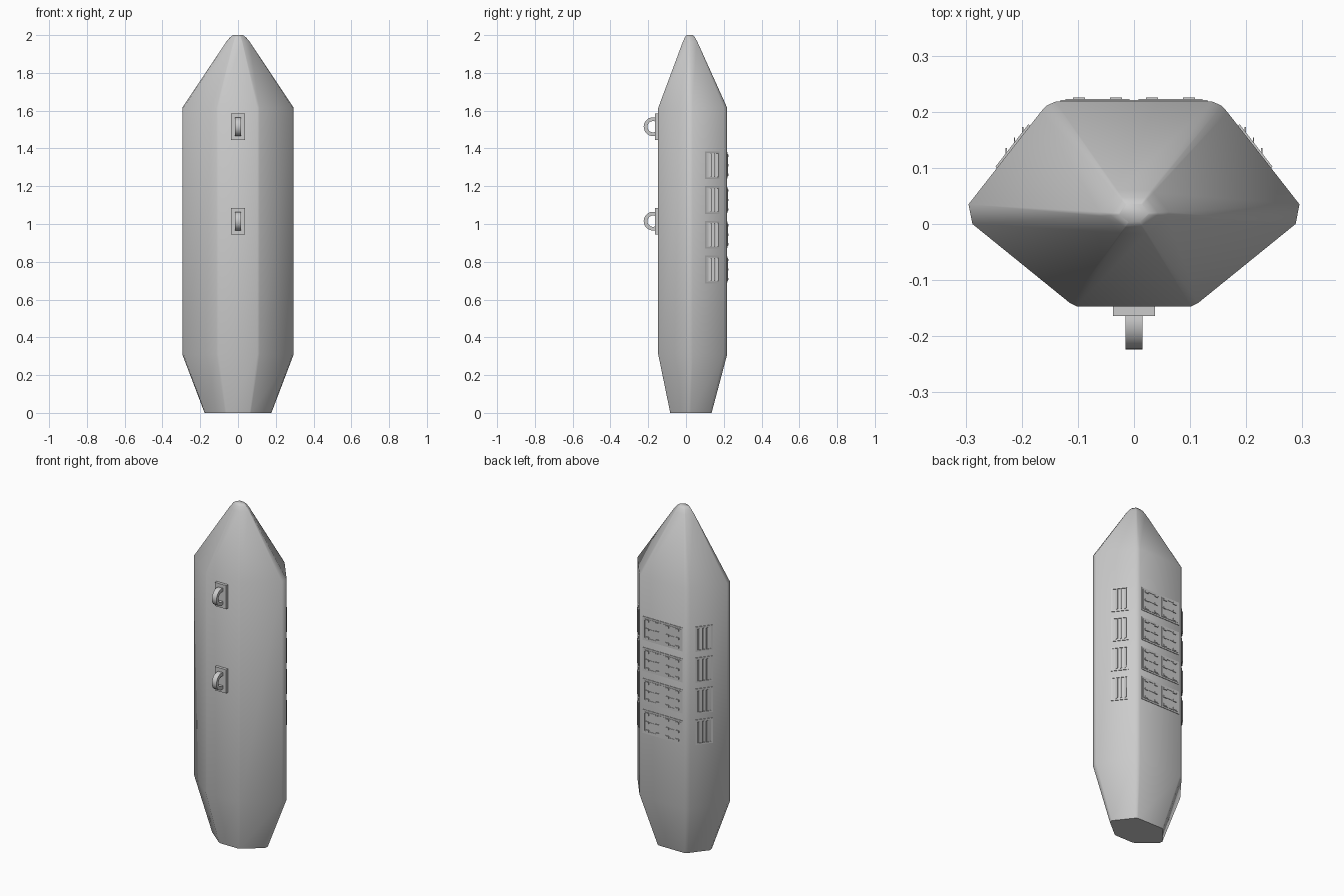
import bpy, bmesh, math
from mathutils import Matrix, Vector

if "Cube" in bpy.data.objects:
    bpy.data.objects.remove(bpy.data.objects["Cube"])

metal = bpy.data.materials.new("light_grey_metal")
metal.diffuse_color = (0.6, 0.6, 0.6, 1)
metal.use_nodes = True
metal.node_tree.nodes["Principled BSDF"].inputs["Base Color"].default_value = metal.diffuse_color


def finish(bm, name, smooth=None):
    bmesh.ops.recalc_face_normals(bm, faces=bm.faces)
    me = bpy.data.meshes.new(name)
    bm.to_mesh(me)
    bm.free()
    me.materials.append(metal)
    ob = bpy.data.objects.new(name, me)
    bpy.context.collection.objects.link(ob)
    if smooth:
        bpy.ops.object.select_all(action='DESELECT')
        ob.select_set(True)
        bpy.context.view_layer.objects.active = ob
        bpy.ops.object.shade_smooth_by_angle(angle=math.radians(smooth))
    return ob


def box(bm, lo, hi, frame=Matrix()):
    lo, hi = Vector(lo), Vector(hi)
    m = frame @ Matrix.Translation((lo + hi) / 2) @ Matrix.Diagonal((*(hi - lo), 1))
    bmesh.ops.create_cube(bm, size=1, matrix=m)


def frame_bars(bm, x0, x1, h, d0, d1, t, m):
    # rectangular rim around a panel, half height h, bar width t
    for z in (-h, h - t):
        box(bm, (x0, d0, z), (x1, d1, z + t), m)
    for x in (x0, x1 - t):
        box(bm, (x, d0, -h + t), (x + t, d1, h - t), m)


# Hull: one faceted outline scaled along the height
half = [(0.102, -0.147), (0.114, -0.141), (0.288, 0.0), (0.295, 0.035),
        (0.166, 0.2), (0.156, 0.211), (0.14, 0.218)]
outline = half + [(-x, y) for x, y in reversed(half)]
bm = bmesh.new()
rings = []
for z, s in [(0, 0.6), (0.31, 1), (1.615, 1), (1.965, 0.21), (1.988, 0.145), (2, 0.09)]:
    c = 0.012 if z < 1 else 0.018
    rings.append([bm.verts.new((x * s, c + (y - c) * s, z)) for x, y in outline])
n = len(outline)
for a, b in zip(rings, rings[1:]):
    for i in range(n):
        j = (i + 1) % n
        bm.faces.new((a[i], a[j], b[j], b[i]))
bm.faces.new(rings[0])
bm.faces.new(rings[-1])
finish(bm, "hull", 50)

rows = [1.311, 1.127, 0.943, 0.759]

# Back panels: backing plate with two framed hatches and latches per row
bm = bmesh.new()
for z in rows:
    m = Matrix.Translation((0, 0.218, z))
    box(bm, (-0.131, -0.003, -0.07), (0.131, 0.003, 0.07), m)
    for cx in (-0.065, 0.065):
        frame_bars(bm, cx - 0.057, cx + 0.057, 0.06, 0.002, 0.005, 0.007, m)
        box(bm, (cx - 0.046, 0.002, -0.003), (cx + 0.046, 0.005, 0.003), m)
        for dx in (-0.033, 0.033):
            for dz in (-0.05, 0, 0.05):
                box(bm, (cx + dx - 0.011, 0.002, dz - 0.006),
                    (cx + dx + 0.011, 0.0075, dz + 0.006), m)
finish(bm, "back_panels")

# Side vents: framed plates with three upright louvres, on both rear corners
for side, name in ((1, "right_vents"), (-1, "left_vents")):
    bm = bmesh.new()
    out = Vector((0.79 * side, 0.613, 0))
    along = Vector((-0.613 * side, 0.79, 0))
    for z in rows:
        m = Matrix((along, out, (0, 0, 1))).transposed().to_4x4()
        m.translation = Vector((0.213 * side, 0.136, z))
        box(bm, (-0.048, -0.012, -0.074), (0.048, 0.002, 0.074), m)
        frame_bars(bm, -0.048, 0.048, 0.074, 0.002, 0.006, 0.009, m)
        for u in (-0.024, 0.0, 0.024):
            p = m.translation + along * u
            box(bm, (p.x - 0.001, p.y - 0.004, z - 0.062),
                (p.x + 0.001, p.y + 0.018, z + 0.062))
    finish(bm, name)

# Front hooks: mounting plate with a curved loop
for z, name in ((1.515, "upper_hook"), (1.015, "lower_hook")):
    bm = bmesh.new()
    box(bm, (-0.037, -0.164, z - 0.07), (0.037, -0.143, z + 0.07))
    loop = []
    steps = 16
    for i in range(steps + 1):
        a = math.radians(-108 + 216 * i / steps)
        loop.append([bm.verts.new((x, -0.174 - r * math.cos(a), z + r * math.sin(a)))
                     for x, r in ((-0.015, 0.03), (0.015, 0.03), (0.015, 0.05), (-0.015, 0.05))])
    for a, b in zip(loop, loop[1:]):
        for i in range(4):
            j = (i + 1) % 4
            bm.faces.new((a[i], a[j], b[j], b[i]))
    bm.faces.new(loop[0])
    bm.faces.new(loop[-1])
    finish(bm, name, 35)
